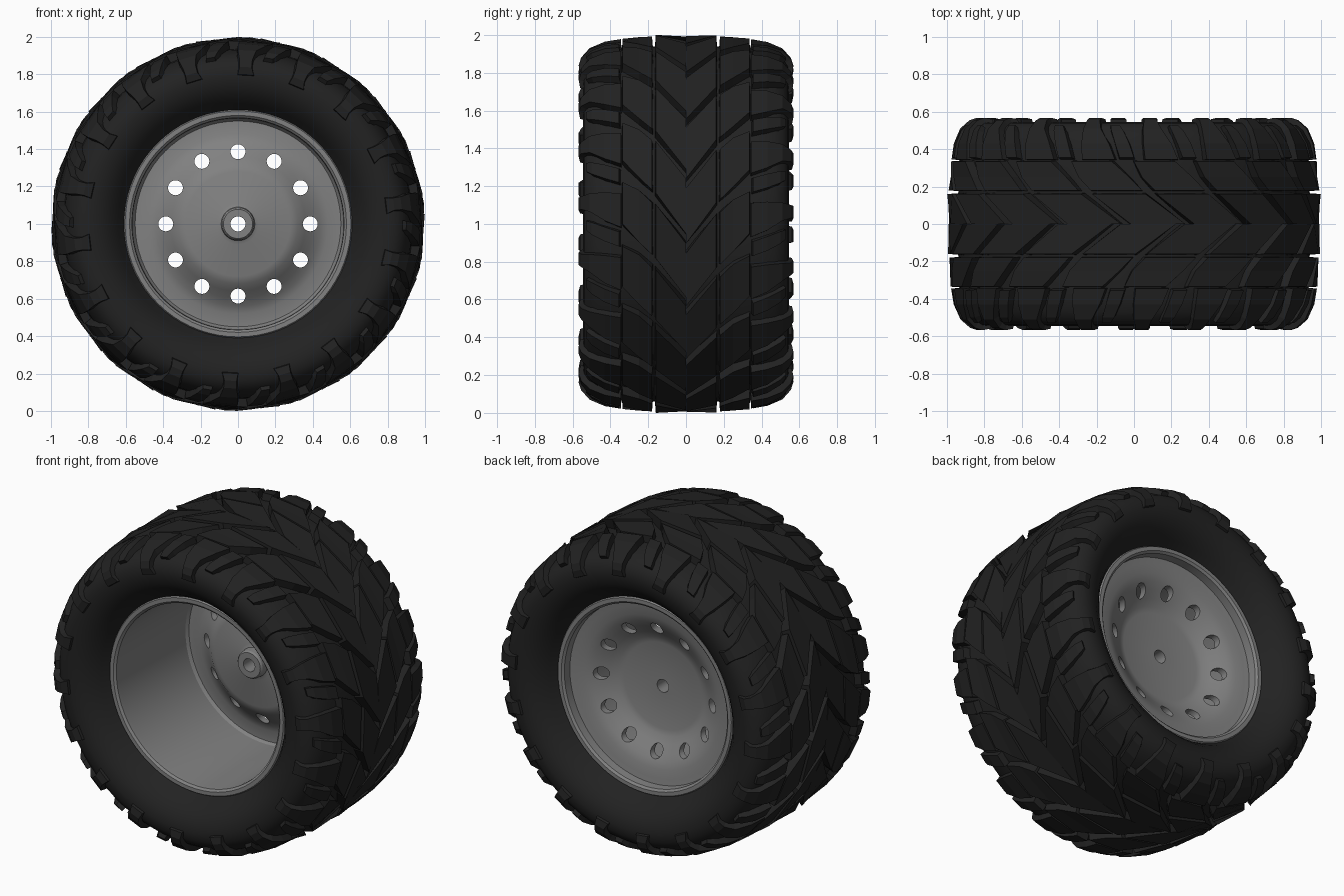
import bpy, bmesh, math
from math import sin, cos, pi, radians

if "Cube" in bpy.data.objects:
    bpy.data.objects.remove(bpy.data.objects["Cube"])

AXLE_Z = 1.0
PITCHES = 18


def material(name, v):
    m = bpy.data.materials.new(name)
    m.diffuse_color = (v, v, v, 1)
    m.use_nodes = True
    m.node_tree.nodes["Principled BSDF"].inputs["Base Color"].default_value = m.diffuse_color
    return m


rubber = material("black_rubber", 0.016)
steel = material("grey_steel", 0.22)


def polar(r, y, a):
    """Point at radius r, axial position y, clockwise angle a from the top."""
    return (r * sin(a), y, AXLE_Z + r * cos(a))


def finish(bm, name, mat=None):
    bmesh.ops.recalc_face_normals(bm, faces=bm.faces)
    me = bpy.data.meshes.new(name)
    bm.to_mesh(me)
    bm.free()
    ob = bpy.data.objects.new(name, me)
    bpy.context.collection.objects.link(ob)
    if mat:
        me.materials.append(mat)
    return ob


def select_only(ob):
    bpy.ops.object.select_all(action='DESELECT')
    bpy.context.view_layer.objects.active = ob
    ob.select_set(True)


def smooth(ob, angle=32):
    select_only(ob)
    bpy.ops.object.shade_smooth_by_angle(angle=radians(angle))


def lathe(name, profile, segs, closed, mat=None):
    bm = bmesh.new()
    rings = [[bm.verts.new(polar(r, y, 2 * pi * i / segs)) for i in range(segs)]
             for r, y in profile]
    for k in range(len(rings) if closed else len(rings) - 1):
        a, b = rings[k], rings[(k + 1) % len(rings)]
        for i in range(segs):
            j = (i + 1) % segs
            bm.faces.new((a[i], a[j], b[j], b[i]))
    return finish(bm, name, mat)


def tread_ring(name, side, stations, offset):
    """Repeat a lofted block; stations = (r_top, y_top, r_base, y_base, deg0, deg1)."""
    bm = bmesh.new()
    flare = radians(0.5)
    for n in range(PITCHES):
        base = 2 * pi * n / PITCHES + radians(offset)
        loops = []
        for rt, yt, rb, yb, d0, d1 in stations:
            a0, a1 = base + radians(d0), base + radians(d1)
            loops.append([bm.verts.new(p) for p in (
                polar(rt, side * yt, a0), polar(rt, side * yt, a1),
                polar(rb, side * yb, a1 + flare), polar(rb, side * yb, a0 - flare))])
        for a, b in zip(loops, loops[1:]):
            for i in range(4):
                j = (i + 1) % 4
                bm.faces.new((a[i], a[j], b[j], b[i]))
        bm.faces.new(loops[0])
        bm.faces.new(loops[-1][::-1])
    return finish(bm, name, rubber)


# Tyre body: smooth balloon carcass
half = [(0.59, 0.38), (0.612, 0.405), (0.64, 0.45), (0.68, 0.495), (0.73, 0.53),
        (0.79, 0.545), (0.84, 0.54), (0.88, 0.515), (0.91, 0.47), (0.93, 0.40),
        (0.937, 0.30), (0.94, 0.15)]
smooth(lathe("tyre_body", half + [(r, -y) for r, y in reversed(half)], 72, False, rubber))

# Tread: chevron centre blocks, mid blocks and wrapped shoulder lugs per side
centre = [(0.994, 0.0, 0.92, 0.0, 0, 17), (1.0, 0.160, 0.92, 0.166, -12, 4.5)]
mid = [(0.993, 0.180, 0.92, 0.174, -12.5, 3.5), (0.988, 0.25, 0.92, 0.25, -16.5, -0.5),
       (0.981, 0.335, 0.91, 0.34, -19, -6)]
long_lug = [(0.978, 0.345, 0.91, 0.34, -15.5, -5), (0.964, 0.43, 0.89, 0.42, -16, -7),
            (0.93, 0.51, 0.87, 0.48, -16, -10), (0.88, 0.555, 0.85, 0.51, -15.5, -11),
            (0.84, 0.568, 0.83, 0.52, -15.5, -11), (0.80, 0.560, 0.79, 0.52, -16, -10)]
short_lug = [(0.976, 0.355, 0.91, 0.34, -3.5, 1), (0.962, 0.43, 0.89, 0.42, -5, -0.5),
             (0.93, 0.50, 0.87, 0.48, -6.5, -2.5), (0.90, 0.53, 0.86, 0.50, -7, -4)]
for side, label, offset in ((-1, "front", -4), (1, "back", -1)):
    for part, stations in (("centre_tread", centre), ("mid_tread", mid),
                           ("long_shoulder_lugs", long_lug),
                           ("short_shoulder_lugs", short_lug)):
        tread_ring(f"{label}_{part}", side, stations, offset)

# Rim: straight deep barrel, thin dished disc and hub boss in one turned profile
rim_profile = [
    (0.585, -0.36), (0.608, -0.375), (0.615, -0.395), (0.604, -0.412), (0.58, -0.412),
    (0.567, -0.40), (0.565, -0.37), (0.562, 0.28), (0.55, 0.298),
    (0.48, 0.297), (0.44, 0.282), (0.40, 0.255), (0.36, 0.222), (0.32, 0.187),
    (0.28, 0.172), (0.11, 0.17), (0.09, 0.162), (0.086, 0.12), (0.078, 0.11),
    (0.04, 0.11), (0.04, 0.23), (0.27, 0.23), (0.305, 0.24), (0.345, 0.265),
    (0.39, 0.293), (0.43, 0.318), (0.475, 0.335), (0.53, 0.342), (0.565, 0.348),
    (0.567, 0.40), (0.58, 0.412), (0.604, 0.412), (0.615, 0.395), (0.608, 0.375),
    (0.585, 0.36)]
rim = lathe("rim", rim_profile, 72, True, steel)

# Twelve round vent holes cut through the disc
bm = bmesh.new()
for n in range(12):
    cx, _, cz = polar(0.386, 0, 2 * pi * n / 12)
    ends = [[bm.verts.new((cx + 0.04 * cos(2 * pi * i / 20), y, cz + 0.04 * sin(2 * pi * i / 20)))
             for i in range(20)] for y in (0.1, 0.4)]
    for i in range(20):
        j = (i + 1) % 20
        bm.faces.new((ends[0][i], ends[0][j], ends[1][j], ends[1][i]))
    bm.faces.new(ends[0][::-1])
    bm.faces.new(ends[1])
cutter = finish(bm, "vent_hole_cutter", steel)
cutter.hide_render = True

mod = rim.modifiers.new("vent_holes", 'BOOLEAN')
mod.operation = 'DIFFERENCE'
mod.solver = 'EXACT'
mod.object = cutter
select_only(rim)
bpy.ops.object.modifier_apply(modifier=mod.name)
bpy.data.objects.remove(cutter)
smooth(rim)
